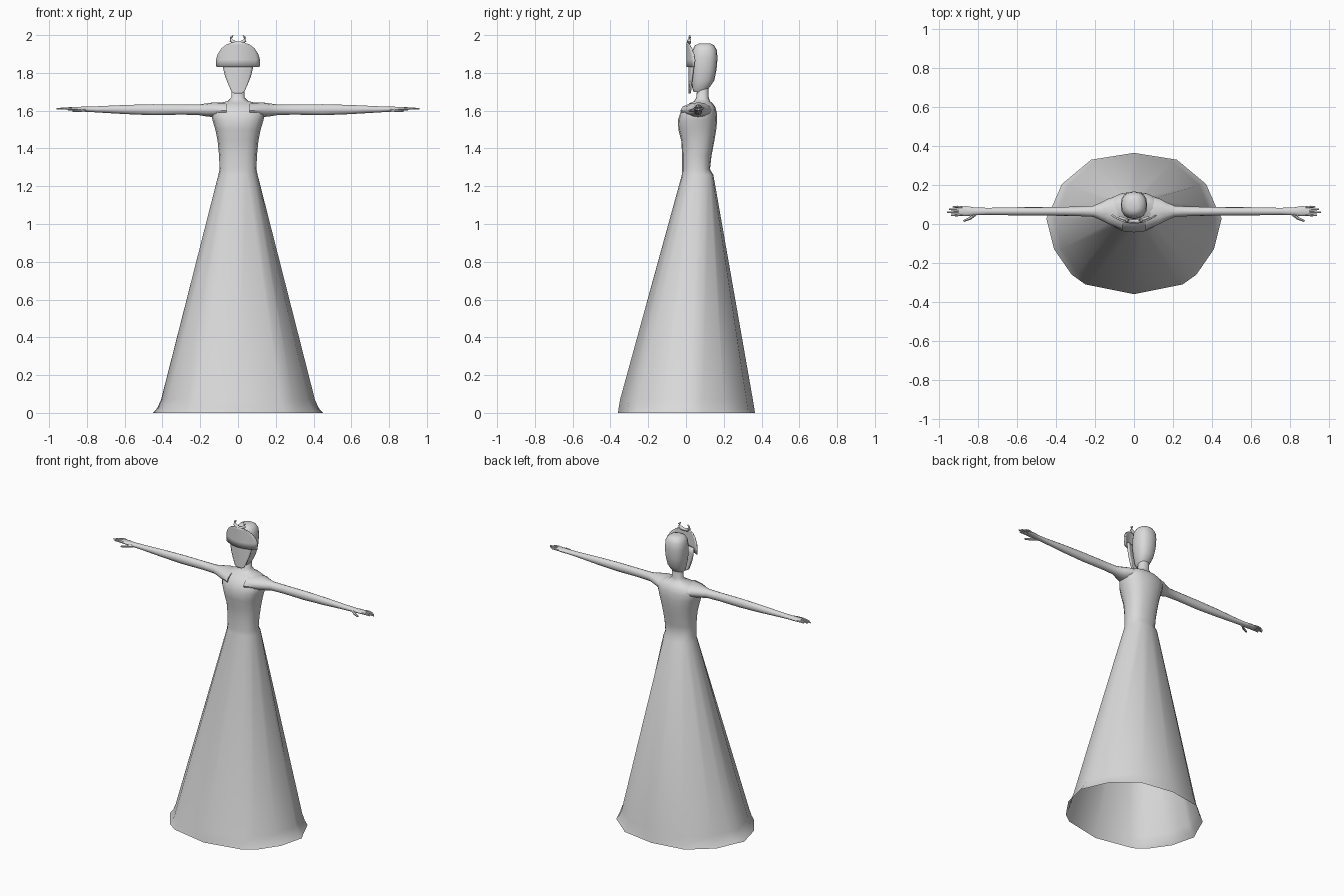
import bpy, bmesh, math
from mathutils import Vector

if "Cube" in bpy.data.objects:
    bpy.data.objects.remove(bpy.data.objects["Cube"])

grey = bpy.data.materials.new("plain grey")
grey.diffuse_color = (0.7, 0.7, 0.7, 1)
grey.use_nodes = True
grey.node_tree.nodes["Principled BSDF"].inputs["Base Color"].default_value = grey.diffuse_color


def finish(name, bm, angle=50, recalc=True):
    if recalc:
        bmesh.ops.recalc_face_normals(bm, faces=bm.faces[:])
    me = bpy.data.meshes.new(name)
    bm.to_mesh(me)
    bm.free()
    ob = bpy.data.objects.new(name, me)
    bpy.context.collection.objects.link(ob)
    me.materials.append(grey)
    bpy.ops.object.select_all(action='DESELECT')
    ob.select_set(True)
    bpy.context.view_layer.objects.active = ob
    bpy.ops.object.shade_smooth_by_angle(angle=math.radians(angle))
    return ob


def loft(bm, rings, start_cap=True, end_cap=True):
    loops = [[bm.verts.new(p) for p in ring] for ring in rings]
    n = len(loops[0])
    for a, b in zip(loops, loops[1:]):
        for i in range(n):
            j = (i + 1) % n
            bm.faces.new((a[i], a[j], b[j], b[i]))
    if start_cap:
        bm.faces.new(loops[0][::-1])
    if end_cap:
        bm.faces.new(loops[-1])


def oval(half, front, back, z, n=16, power=2.4):
    """Horizontal rounded ring, counter-clockwise, starting at the back."""
    pts = []
    for i in range(n):
        t = 2 * math.pi * i / n
        s, c = -math.sin(t), math.cos(t)
        e = 2 / power
        x = math.copysign(abs(s) ** e, s) * half
        y = math.copysign(abs(c) ** e, c) * (back - front) / 2 + (front + back) / 2
        pts.append((x, y, z))
    return pts


def tube(bm, path, n=8):
    """Tapered tube through (point, radius) pairs."""
    rings = []
    for i, (p, r) in enumerate(path):
        a = Vector(path[max(i - 1, 0)][0])
        b = Vector(path[min(i + 1, len(path) - 1)][0])
        d = (b - a).normalized()
        u = d.cross(Vector((0, 0.3, 1))).normalized()
        v = d.cross(u)
        rings.append([Vector(p) + r * (math.cos(2 * math.pi * k / n) * u
                      + math.sin(2 * math.pi * k / n) * v) for k in range(n)])
    loft(bm, rings)


# Gown, shoulders and neck: irregular open hem rising to the bodice
half_hem = [(0, .365), (-.22, .33), (-.37, .205), (-.42, .09), (-.45, .03),
            (-.41, -.13), (-.32, -.26), (-.25, -.31), (0, -.36)]
hem = half_hem + [(-x, y) for x, y in half_hem[-2:0:-1]]
rings = [[(x, y, 0) for x, y in hem],
         [(x * .95, y * .99, .025) for x, y in hem],
         [(x * .905, y * .97, .07) for x, y in hem]]
body = [(1.26, .104, -.022, .145), (1.29, .098, -.02, .127),
        (1.36, .1, -.02, .135), (1.44, .108, -.025, .15),
        (1.5, .12, -.04, .16), (1.55, .135, -.043, .165),
        (1.59, .145, -.03, .163), (1.62, .135, -.008, .155),
        (1.64, .1, .02, .14), (1.65, .055, .043, .127),
        (1.67, .035, .055, .12), (1.74, .033, .06, .12)]
rings += [oval(h, f, b, z) for z, h, f, b in body]
bm = bmesh.new()
loft(bm, rings, start_cap=False)
finish("gown_and_neck", bm, recalc=False)

# Head
bm = bmesh.new()
loft(bm, [oval(h, f, b, z) for z, h, f, b in [
    (1.7, .028, .04, .105), (1.72, .042, .033, .122), (1.76, .055, .03, .15),
    (1.82, .066, .026, .162), (1.88, .068, .028, .167), (1.92, .064, .035, .163),
    (1.945, .05, .046, .15), (1.956, .026, .07, .13)]])
finish("head", bm)

# Arms with hands, mirrored
arm_rings = [(.06, .06, .09, 1.6, .042), (.13, .065, .066, 1.605, .039),
             (.17, .065, .045, 1.604, .034), (.21, .065, .028, 1.605, .028),
             (.3, .065, .024, 1.606, .027), (.45, .065, .022, 1.605, .029),
             (.6, .065, .021, 1.606, .024), (.75, .065, .018, 1.607, .016),
             (.82, .065, .02, 1.608, .013), (.86, .066, .026, 1.609, .011),
             (.9, .066, .023, 1.61, .008)]
for side, label in ((-1, "left"), (1, "right")):
    bm = bmesh.new()
    loft(bm, [[(side * x, y + ry * math.cos(k * math.pi / 6),
                z + rz * math.sin(k * math.pi / 6)) for k in range(12)]
              for x, y, ry, z, rz in arm_rings])
    finish(label + "_arm", bm)
    bm = bmesh.new()
    # four fingers
    for y0, y1, tip in ((.085, .088, .93), (.073, .075, .95),
                        (.06, .06, .96), (.048, .045, .94)):
        tube(bm, [((side * .88, y0, 1.61), .007),
                  ((side * (.88 + tip) / 2, y1, 1.612), .006),
                  ((side * tip, y1, 1.609), .004)], 6)
    # thumb
    tube(bm, [((side * .81, .055, 1.605), .01), ((side * .84, .03, 1.601), .008),
              ((side * .875, .015, 1.598), .005)], 6)
    finish(label + "_fingers", bm)


def curved_plate(name, rows, y0, bend, thick):
    """Thin shell bowed backwards at its sides, rows are (height, half width)."""
    bm = bmesh.new()
    n = 12
    grid = []
    for z, h in rows:
        xs = [h * (2 * i / n - 1) for i in range(n + 1)]
        grid.append([bm.verts.new((x, y0 + bend * x * x, z)) for x in xs])
    for a, b in zip(grid, grid[1:]):
        for i in range(n):
            bm.faces.new((a[i], a[i + 1], b[i + 1], b[i]))
    ob = finish(name, bm, recalc=False)
    mod = ob.modifiers.new("thickness", 'SOLIDIFY')
    mod.thickness = thick
    mod.offset = -1


# Face mask tapering to the chin, and the fan shaped headdress over it
curved_plate("face_mask", [(1.69, .016), (1.7, .034), (1.74, .052), (1.78, .068),
                           (1.82, .078), (1.86, .08)], .012, 3, .012)
curved_plate("headdress_fan", [(1.83, .115), (1.87, .116), (1.9, .108), (1.93, .088),
                               (1.95, .062), (1.96, .035)], .002, 3, .008)

# Crescent crest on top of the headdress
bm = bmesh.new()
for s in (-1, 1):
    tube(bm, [((0, .015, 1.957), .009), ((s * .02, .015, 1.96), .011),
              ((s * .036, .017, 1.972), .010), ((s * .037, .019, 1.987), .007),
              ((s * .026, .02, 1.998), .003)])
finish("crescent_crest", bm)
